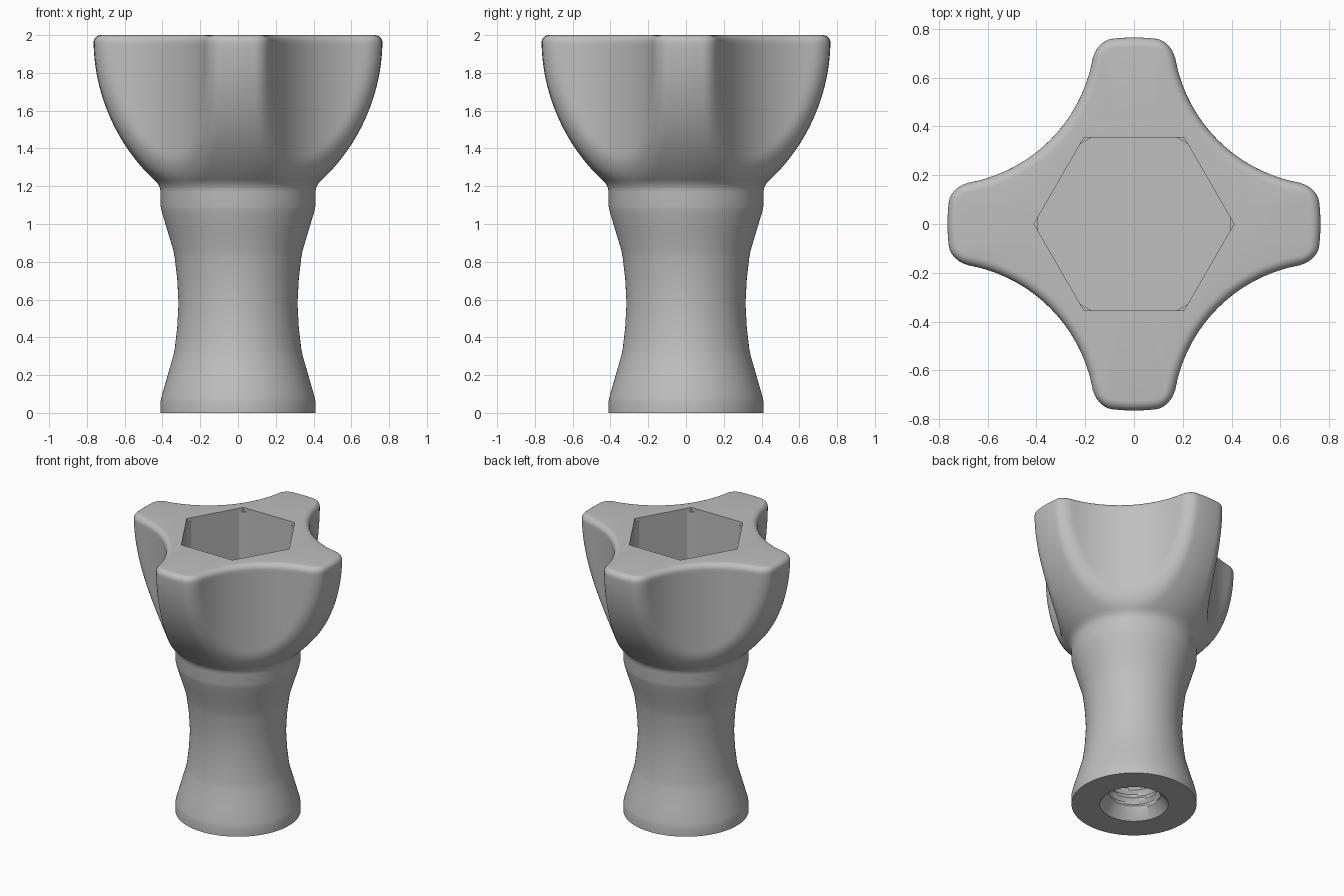
import bpy, bmesh
from math import pi, sin, cos, sqrt, hypot, radians

cube = bpy.data.objects.get("Cube")
if cube:
    bpy.data.objects.remove(cube, do_unlink=True)

SEG = 360
ANGLES = [2 * pi * i / SEG for i in range(SEG)]
SCALLOP_C, SCALLOP_R = 1.117, 0.63   # scallop axis distance and radius
SOFT = 0.07                          # rounding between lobes and scallops
RIM = 0.04                           # rounding of the top edge
ARC = 1.03                           # radius of the cup's side curve


def cup_radius(z):
    return 0.765 - ARC + sqrt(ARC ** 2 - min(0, z - 1.98) ** 2)


def lobed(limit, inset=0.0):
    """Cross-section: a circle with four rounded scallops cut away."""
    def radius(a):
        diag = (a % (pi / 2)) - pi / 4
        def outside(r):
            p = r - limit
            q = SCALLOP_R - hypot(r * cos(diag) - SCALLOP_C, r * sin(diag))
            rounded = hypot(max(p + SOFT, 0), max(q + SOFT, 0))
            return min(max(p, q), -SOFT) + rounded + inset
        lo, hi = 0.0, limit
        for _ in range(28):
            mid = (lo + hi) / 2
            if outside(mid) > 0:
                hi = mid
            else:
                lo = mid
        return lo
    return radius


def hexagon(a):
    return 0.355 / cos((a % (pi / 3)) - pi / 6)


def blunt_hexagon(a):
    corner = ((a + pi / 6) % (pi / 3)) - pi / 6
    return min(hexagon(a), 0.395 / cos(corner))


def circle(r):
    return lambda a: r


def thread(z, pitch=0.065, depth=0.025):
    def radius(a):
        t = (z / pitch - a / (2 * pi)) % 1
        return 0.16 + depth * abs(2 * t - 1)
    return radius


sections = []   # (height, radius function), from the hole, round the outside, into the pocket

# Threaded blind hole, from its end down to the chamfered mouth
sections.append((0.80, circle(0.16)))
for i in range(60):
    z = 0.79 - 0.71 * i / 59
    sections.append((z, thread(z)))
sections += [(0.065, circle(0.17)), (0.0, circle(0.225))]

# Waisted stem and collar
for r, z in [(0.41, 0), (0.41, 0.06), (0.405, 0.085), (0.375, 0.19), (0.342, 0.305),
             (0.335, 0.34), (0.322, 0.45), (0.315, 0.58), (0.322, 0.71), (0.335, 0.82),
             (0.342, 0.86), (0.375, 0.97), (0.405, 1.07), (0.41, 1.095), (0.41, 1.17),
             (0.413, 1.19)]:
    sections.append((z, circle(r)))

# Four-lobed cup
for i in range(37):
    z = 1.215 + (2 - RIM - 1.215) * i / 36
    sections.append((z, lobed(cup_radius(z))))
for i in range(1, 7):
    t = radians(15 * i)
    z = 2 - RIM + RIM * sin(t)
    sections.append((z, lobed(cup_radius(z), RIM * (1 - cos(t)))))

# Hexagonal pocket with blunted corners below its lip
sections += [(2.0, hexagon), (1.975, hexagon), (1.975, blunt_hexagon), (1.45, blunt_hexagon)]

# Skin the sections and close both ends
bm = bmesh.new()
loops = []
for z, radius in sections:
    loops.append([bm.verts.new((radius(a) * cos(a), radius(a) * sin(a), z)) for a in ANGLES])
for low, high in zip(loops, loops[1:]):
    for i in range(SEG):
        j = (i + 1) % SEG
        bm.faces.new((low[i], low[j], high[j], high[i]))
bm.faces.new(loops[0][::-1])
bm.faces.new(loops[-1])
bmesh.ops.remove_doubles(bm, verts=bm.verts, dist=1e-5)
bmesh.ops.recalc_face_normals(bm, faces=bm.faces)

mesh = bpy.data.meshes.new("knob_body")
bm.to_mesh(mesh)
bm.free()
body = bpy.data.objects.new("knob_body", mesh)
bpy.context.collection.objects.link(body)

# Plain grey material
grey = bpy.data.materials.new("light_grey")
grey.use_nodes = True
colour = (0.52, 0.52, 0.52, 1)
grey.diffuse_color = colour
grey.node_tree.nodes["Principled BSDF"].inputs["Base Color"].default_value = colour
mesh.materials.append(grey)

bpy.ops.object.select_all(action="DESELECT")
body.select_set(True)
bpy.context.view_layer.objects.active = body
bpy.ops.object.shade_smooth_by_angle(angle=radians(35))
